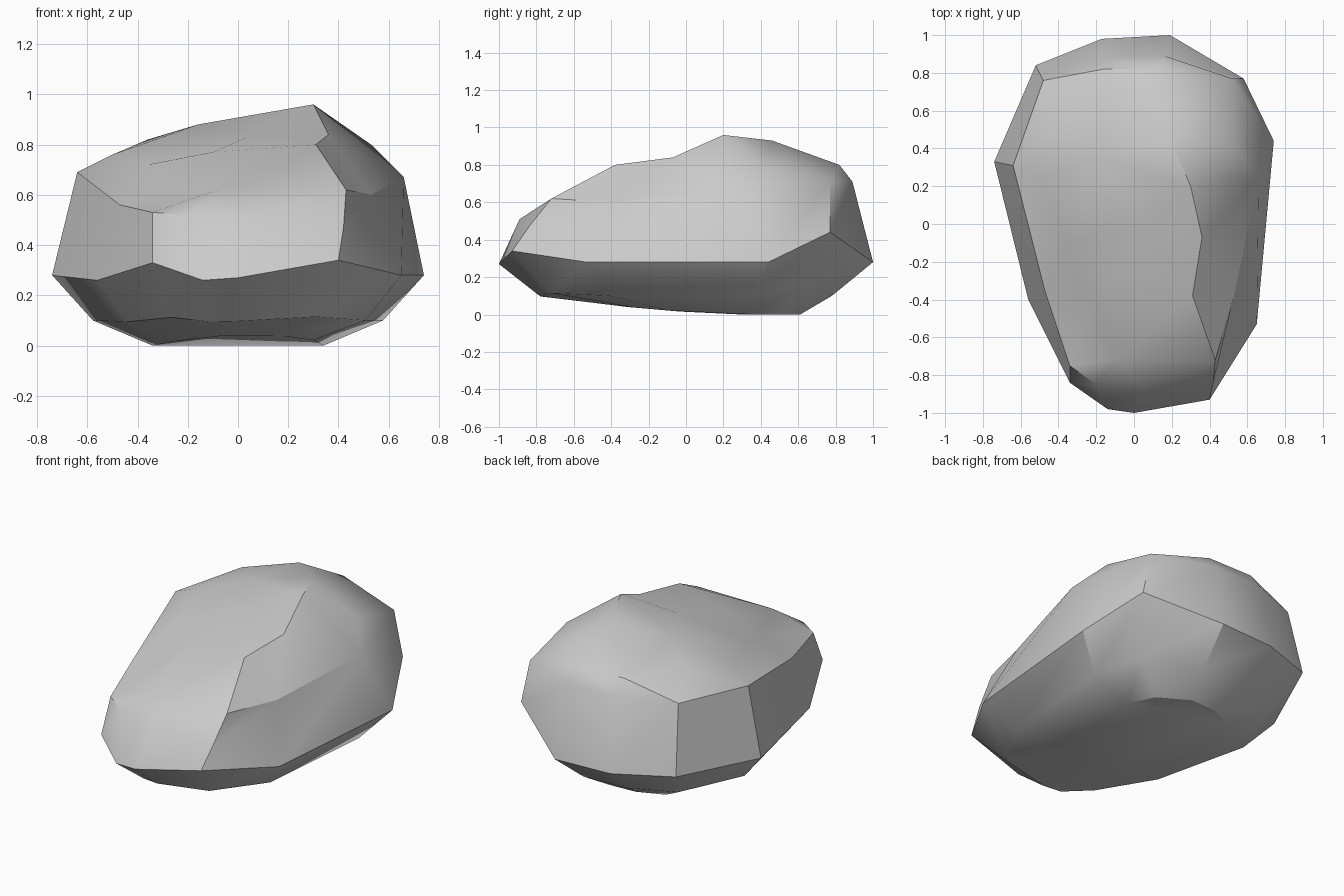
import bpy
import bmesh
import math
from mathutils import Vector
from mathutils.geometry import delaunay_2d_cdt

default_cube = bpy.data.objects.get("Cube")
if default_cube:
    bpy.data.objects.remove(default_cube, do_unlink=True)

# Widest outline of the boulder, counter-clockwise from the front
belt = [(-.14, -.98, .26), (0, -1, .27), (.4, -.93, .34), (.65, -.53, .28),
        (.74, .44, .28), (.58, .77, .44), (.19, 1, .28), (-.17, .98, .28),
        (-.52, .84, .3), (-.74, .33, .28), (-.56, -.4, .26), (-.34, -.84, .33)]

# Shoulder outline where the steep sides turn into the top
shoulder = [(-.2, -.85, .52), (.05, -.89, .51), (.42, -.84, .47), (.53, -.38, .6),
            (.66, .25, .67), (.52, .77, .71), (.16, .89, .71), (-.17, .88, .71),
            (-.48, .76, .71), (-.64, .31, .69), (-.47, -.36, .56), (-.34, -.75, .53)]

# Ridge running from the front corner up over the peak
ridge = [(.43, -.72, .62), (.31, -.38, .8), (.36, -.07, .84), (.3, .2, .96), (.19, .46, .93)]

# Knolls and hollows spread over the top
knolls = [(-.08, -.72, .62), (.53, .4, .8), (.14, .82, .8), (-.16, .82, .8),
          (-.36, .55, .82), (-.5, .25, .76), (-.36, -.1, .72), (-.24, -.39, .62),
          (-.1, -.28, .77), (-.16, .35, .88), (.04, 0, .83)]


def make_material(name, colour):
    material = bpy.data.materials.new(name)
    material.use_nodes = True
    material.diffuse_color = colour
    material.node_tree.nodes["Principled BSDF"].inputs["Base Color"].default_value = colour
    return material


def add_ring(bm, points):
    return [bm.verts.new(point) for point in points]


def bridge(bm, lower, upper):
    count = len(lower)
    for i in range(count):
        j = (i + 1) % count
        bm.faces.new((lower[i], lower[j], upper[j], upper[i]))


def cover_top(bm, rim, ridge_points, loose_points):
    """Triangulate the top between the rim, the ridge line and the loose points."""
    verts = rim + add_ring(bm, ridge_points) + add_ring(bm, loose_points)
    flat = [Vector(v.co.xy) for v in verts]
    start = len(rim)
    ridge_edges = [(start + i, start + i + 1) for i in range(len(ridge_points) - 1)]
    result = delaunay_2d_cdt(flat, ridge_edges, [list(range(start))], 1, 1e-5)
    originals = result[3]
    for triangle in result[2]:
        corners = [verts[originals[i][0]] for i in triangle]
        if bm.faces.get(corners) is None:
            bm.faces.new(corners)


bm = bmesh.new()

# Rounded underside, drawn inwards from the belt
underside = add_ring(bm, [(x * .46, y * .46 + .15, .04 * max(0, -y)) for x, y, z in belt])
lower_ring = add_ring(bm, [(x * .78, y * .78, .03 + z * .25) for x, y, z in belt])
belt_ring = add_ring(bm, belt)
shoulder_ring = add_ring(bm, shoulder)

bm.faces.new(list(reversed(underside)))
bridge(bm, underside, lower_ring)
bridge(bm, lower_ring, belt_ring)
bridge(bm, belt_ring, shoulder_ring)
cover_top(bm, shoulder_ring, ridge, knolls)
bmesh.ops.recalc_face_normals(bm, faces=bm.faces)

# Boulder object, smooth with sharp corners kept
mesh = bpy.data.meshes.new("boulder")
bm.to_mesh(mesh)
bm.free()
boulder = bpy.data.objects.new("boulder", mesh)
bpy.context.collection.objects.link(boulder)
mesh.materials.append(make_material("stone_grey", (.6, .6, .6, 1)))

bpy.ops.object.select_all(action="DESELECT")
boulder.select_set(True)
bpy.context.view_layer.objects.active = boulder
bpy.ops.object.shade_smooth_by_angle(angle=math.radians(30))
